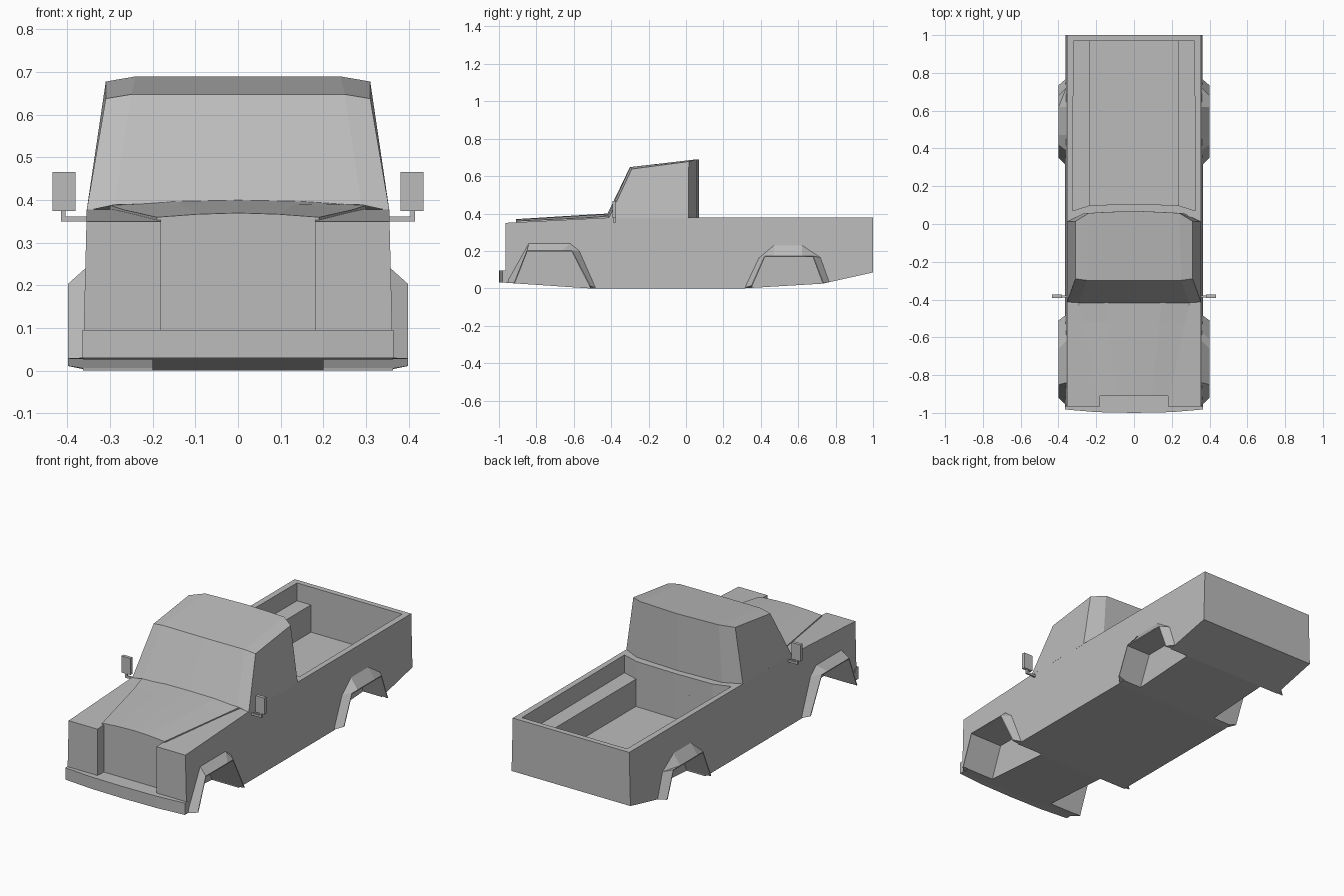
import bpy, bmesh

cube = bpy.data.objects.get("Cube")
if cube:
    bpy.data.objects.remove(cube)

GREY = 0.5
paint = bpy.data.materials.new("grey_paint")
paint.use_nodes = True
paint.diffuse_color = (GREY, GREY, GREY, 1)
paint.node_tree.nodes["Principled BSDF"].inputs["Base Color"].default_value = (GREY, GREY, GREY, 1)


def loft(name, rings, strip_caps=False):
    """Closed solid through matching rings of points."""
    bm = bmesh.new()
    loops = [[bm.verts.new(p) for p in ring] for ring in rings]
    n = len(loops[0])
    for a, b in zip(loops, loops[1:]):
        for i in range(n):
            j = (i + 1) % n
            bm.faces.new((a[i], a[j], b[j], b[i]))
    for ring in (loops[0], loops[-1]):
        if strip_caps:
            for i in range(n // 2 - 1):
                bm.faces.new((ring[i], ring[i + 1], ring[n - 2 - i], ring[n - 1 - i]))
        else:
            bm.faces.new(ring)
    bmesh.ops.recalc_face_normals(bm, faces=bm.faces)
    mesh = bpy.data.meshes.new(name)
    bm.to_mesh(mesh)
    bm.free()
    mesh.materials.append(paint)
    obj = bpy.data.objects.new(name, mesh)
    bpy.context.collection.objects.link(obj)
    return obj


def box(name, x0, x1, y0, y1, z0, z1):
    return loft(name, [[(x0, y0, z), (x1, y0, z), (x1, y1, z), (x0, y1, z)] for z in (z0, z1)])


def plan_prism(name, half, z0, z1):
    """Upright prism from a half outline that is mirrored in x."""
    outline = half + [(-x, y) for x, y in reversed(half) if x > 0]
    return loft(name, [[(x, y, z) for x, y in outline] for z in (z0, z1)])


def boolean(target, other, operation):
    mod = target.modifiers.new(operation.title(), "BOOLEAN")
    mod.operation = operation
    mod.solver = "EXACT"
    mod.object = other
    other.hide_render = True
    other.hide_viewport = True
    other.display_type = "WIRE"


# Main body, leaning in slightly towards the top
side = [(-.965, .03), (-.965, .35), (-.42, .378), (1, .378),
        (1, .085), (.73, .025), (.31, 0), (-.52, 0)]
body = loft("body", [[(s * (.364 - .025 * z), y, z) for y, z in side] for s in (-1, 1)])

# Flared wheel arches and wheel wells: outer line, opening line, well depth
arches = {
    "front": ([(-.96, .03), (-.84, .24), (-.62, .24), (-.57, .2), (-.48, .003)],
              [(-.92, .025), (-.85, .2), (-.66, .2), (-.61, .2), (-.51, .008)], .2),
    "rear": ([(.31, .002), (.39, .165), (.47, .23), (.62, .23), (.72, .165), (.77, .034)],
             [(.35, .012), (.42, .17), (.47, .17), (.62, .17), (.68, .17), (.735, .025)], .25),
}
wells = []
for end, (outer, opening, depth) in arches.items():
    for s, word in ((1, "left"), (-1, "right")):
        flare = loft(f"{end}_{word}_flare", [
            [(s * .33, y, z) for y, z in outer],
            [(s * .358, y, z) for y, z in outer],
            [(s * .399, y, z + .003) for y, z in opening]])
        boolean(body, flare, "UNION")
        mid = (opening[0][0] + opening[-1][0]) / 2
        cut = [(mid + (y - mid) * .98, z - .002) for y, z in opening]
        cut = [(cut[0][0] - .012, -.05)] + cut + [(cut[-1][0] + .012, -.05)]
        wells.append(loft(f"{end}_{word}_well_cutter",
                          [[(s * x, y, z) for y, z in cut] for x in (depth, .5)]))
for well in wells:
    boolean(body, well, "DIFFERENCE")

# Cargo bed: wide upper opening, narrower floor between the side boxes
upper = plan_prism("bed_upper_cutter",
                   [(0, .105), (.23, .1), (.325, .07), (.32, .97)], .28, .5)
lower = plan_prism("bed_floor_cutter", [(0, .105), (.235, .1), (.235, .97)], .13, .4)
boolean(body, upper, "DIFFERENCE")
boolean(body, lower, "DIFFERENCE")

# Recess for the grille
boolean(body, box("grille_cutter", -.18, .18, -1.1, -.91, .093, .5), "DIFFERENCE")

# Front bumper, slightly bowed
plan_prism("front_bumper", [(0, -1), (.2, -.996), (.364, -.982), (.364, -.95)], .03, .095)

# Raised hood with a crowned top
stations = [(-.91, .19, .36, .37), (-.52, .27, .378, .394), (-.4, .3, .388, .401)]
loft("hood", [[(-x, y, .33), (-x, y, ze), (-x * .5, y, zc - .003), (0, y, zc),
               (x * .5, y, zc - .003), (x, y, ze), (x, y, .33)] for y, x, ze, zc in stations])


# Cab with raked windscreen and bowed back wall
def cab_ring(half):
    front, back = half[:3], half[3:]
    mirror = lambda pts: [(-x, y, z) for x, y, z in pts]
    return (mirror(front[:0:-1]) + front + back + mirror(back[-2::-1]))


base = [(0, -.42, .398), (.29, -.417, .389), (.355, -.413, .375),
        (.355, .012, .375), (.26, .058, .375), (0, .07, .375)]
roof = [(0, -.3, .648), (.25, -.298, .648), (.31, -.29, .638),
        (.31, .015, .678), (.24, .058, .69), (0, .07, .69)]
loft("cab", [cab_ring(base), cab_ring(roof)], strip_caps=True)

# Door mirrors on bent stems
for s, word in ((1, "left"), (-1, "right")):
    box(f"{word}_mirror_arm", s * .34, s * .415, -.388, -.378, .35, .362)
    box(f"{word}_mirror_post", s * .405, s * .415, -.388, -.378, .36, .38)
    box(f"{word}_mirror_head", s * .381, s * .435, -.392, -.374, .375, .466)
